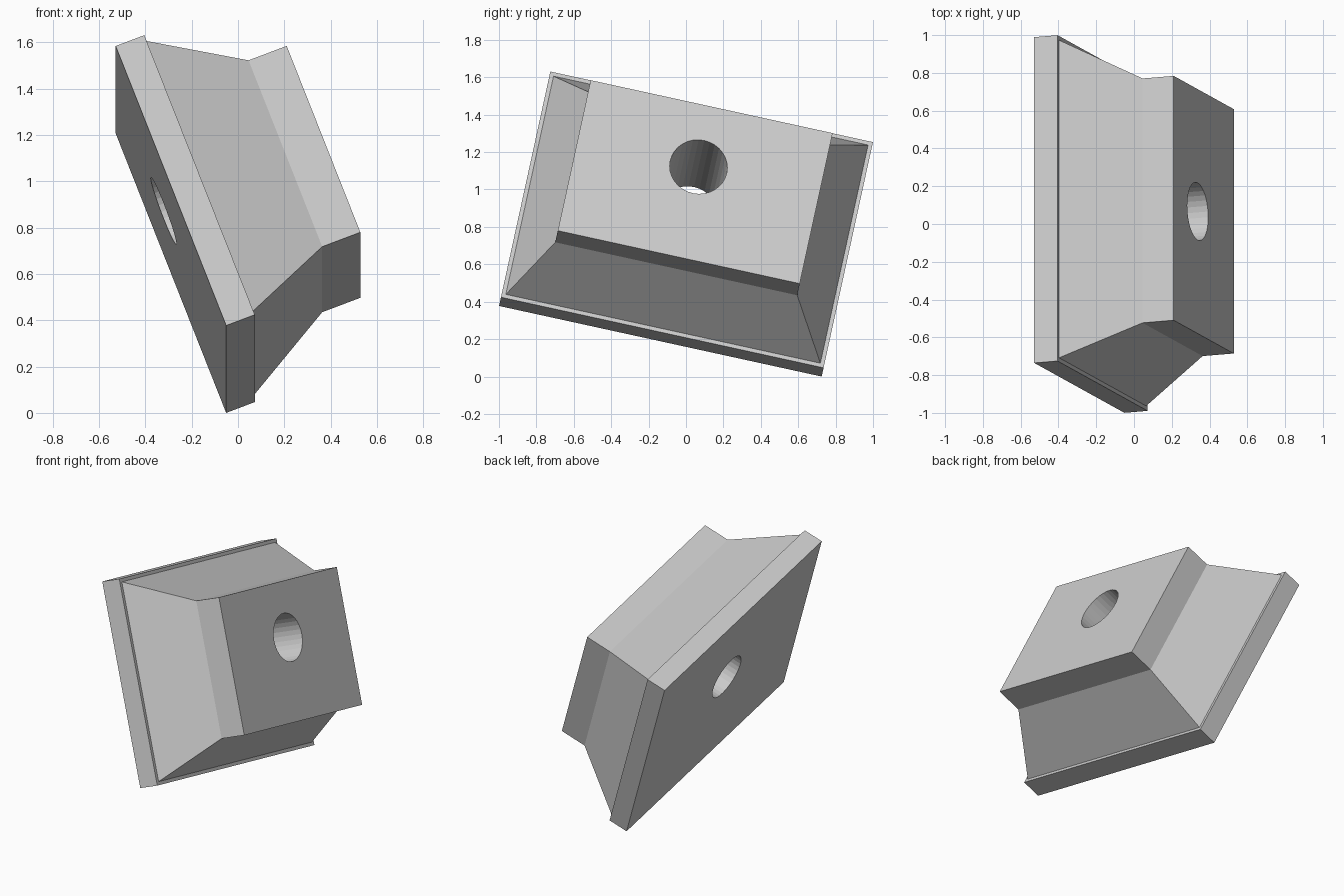
import bpy, bmesh
from math import cos, sin, tau
from mathutils import Matrix, Vector

if "Cube" in bpy.data.objects:
    bpy.data.objects.remove(bpy.data.objects["Cube"])

K = 0.2207  # one design unit

# Tilted frame: u along the length, v along the width, n out of the plate
n = Vector((0.933, 0.077, 0.352)).normalized()
u = Vector((0, 0.977, -0.2137)).normalized()
v = n.cross(u).normalized()
u = v.cross(n)
frame = Matrix((u, v, n)).transposed().to_4x4()


def stack(name, rings):
    """Closed solid from matching rings of points, first to last."""
    bm = bmesh.new()
    loops = [[bm.verts.new(Vector(p) * K) for p in r] for r in rings]
    count = len(loops[0])
    bm.faces.new(loops[0][::-1])
    bm.faces.new(loops[-1])
    for a, b in zip(loops, loops[1:]):
        for i in range(count):
            j = (i + 1) % count
            bm.faces.new((a[i], a[j], b[j], b[i]))
    bmesh.ops.recalc_face_normals(bm, faces=bm.faces)
    bmesh.ops.transform(bm, matrix=frame, verts=bm.verts)
    mesh = bpy.data.meshes.new(name)
    bm.to_mesh(mesh)
    bm.free()
    ob = bpy.data.objects.new(name, mesh)
    bpy.context.collection.objects.link(ob)
    return ob


def rect(a, b, h):
    return [(-a, -b, h), (a, -b, h), (a, b, h), (-a, b, h)]


def circle(r, cy, h, sides=32):
    return [(r * cos(tau * i / sides), cy + r * sin(tau * i / sides), h)
            for i in range(sides)]


# Plate, narrow ledge, tapered body and square head as one solid
block = stack("tapered_block", [
    rect(4, 3, 0), rect(4, 3, 0.6),
    rect(3.9, 2.9, 0.6), rect(3, 2, 2.4), rect(3, 2, 3.2)])

# Round hole through the whole block
cutter = stack("hole_cutter", [circle(0.7, 0.4, -1), circle(0.7, 0.4, 4.2)])
cutter.hide_render = True
cut = block.modifiers.new("hole", 'BOOLEAN')
cut.operation = 'DIFFERENCE'
cut.solver = 'EXACT'
cut.object = cutter
bpy.context.view_layer.objects.active = block
bpy.ops.object.modifier_apply(modifier="hole")
bpy.data.objects.remove(cutter)

# Centre it and stand it on the ground
cs = [vert.co for vert in block.data.vertices]
lo = Vector([min(c[i] for c in cs) for i in range(3)])
hi = Vector([max(c[i] for c in cs) for i in range(3)])
mid = (lo + hi) / 2
block.data.transform(Matrix.Translation((-mid.x, -mid.y, -lo.z)))
